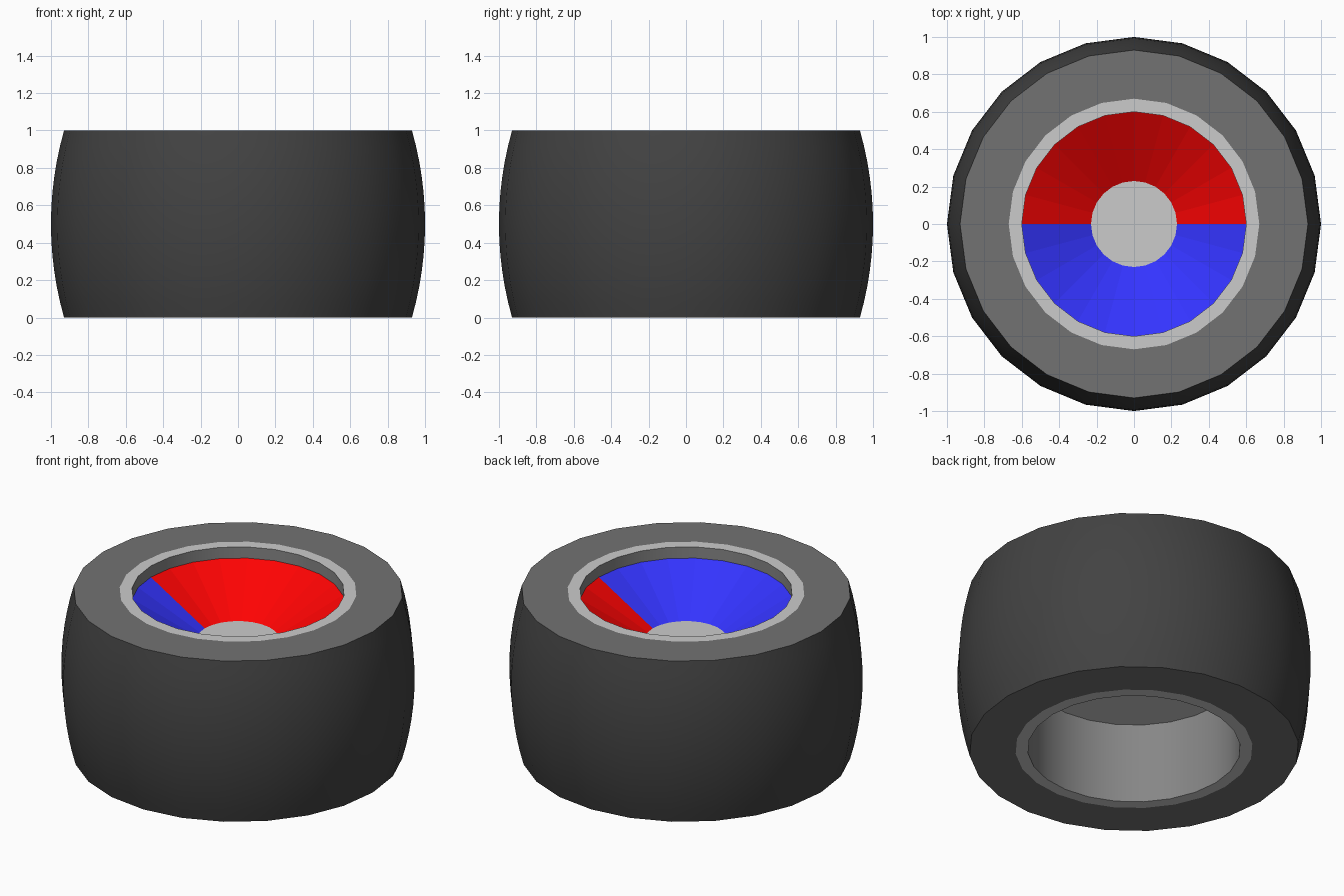
import bpy, bmesh
from math import cos, sin, pi, radians, sqrt

if "Cube" in bpy.data.objects:
    bpy.data.objects.remove(bpy.data.objects["Cube"])

SIDES = 24


def material(name, rgb):
    m = bpy.data.materials.new(name)
    m.diffuse_color = (*rgb, 1)
    m.use_nodes = True
    m.node_tree.nodes["Principled BSDF"].inputs["Base Color"].default_value = m.diffuse_color
    return m


def lathe(name, profile):
    """Revolve an (r, z) profile around z; r = 0 makes a pole."""
    bm = bmesh.new()
    rings = []
    for r, z in profile:
        if r == 0:
            rings.append([bm.verts.new((0, 0, z))] * SIDES)
        else:
            rings.append([bm.verts.new((r * cos(2 * pi * i / SIDES),
                                        r * sin(2 * pi * i / SIDES), z))
                          for i in range(SIDES)])
    for a, b in zip(rings, rings[1:]):
        for i in range(SIDES):
            j = (i + 1) % SIDES
            corners = dict.fromkeys((a[i], a[j], b[j], b[i]))
            bm.faces.new(list(corners))
    mesh = bpy.data.meshes.new(name)
    bm.to_mesh(mesh)
    bm.free()
    ob = bpy.data.objects.new(name, mesh)
    bpy.context.collection.objects.link(ob)
    return ob


def smooth(ob):
    bpy.ops.object.select_all(action='DESELECT')
    bpy.context.view_layer.objects.active = ob
    ob.select_set(True)
    bpy.ops.object.shade_smooth_by_angle(angle=radians(30))


# Tyre: gently bulging dark tread between two flat, lighter side walls
R = (0.25 + 0.07 ** 2) / 0.14
steps = 12
tread = [(1 - R + sqrt(R * R - (k / steps - 0.5) ** 2), k / steps)
         for k in range(steps + 1)]
tyre = lathe("tyre", [(0.67, 0)] + tread + [(0.67, 1)])
smooth(tyre)
tyre.data.materials.append(material("tread_rubber", (0.055, 0.055, 0.055)))
tyre.data.materials.append(material("side_rubber", (0.17, 0.17, 0.17)))
for f in tyre.data.polygons:
    f.material_index = int(abs(f.normal.z) > 0.9)

# Rim: deep recess underneath, thin lips, and a flat hub at the top
rim = lathe("rim", [(0, 0.5), (0.6, 0.5), (0.6, 0), (0.67, 0), (0.67, 1),
                    (0.6, 1), (0.6, 0.93), (0.23, 0.71), (0, 0.71)])
smooth(rim)
rim.data.materials.append(None)
rim.data.materials.append(material("red", (1, 0.001, 0.001)))
rim.data.materials.append(material("blue", (0.034, 0.034, 1)))
rim.data.materials.append(material("dark_metal", (0.24, 0.24, 0.24)))

for f in rim.data.polygons:
    slope = abs(f.normal.z)
    if slope < 0.1:
        # Upright inner walls
        f.material_index = 3
    elif slope < 0.95:
        # Sloped, faceted dish: red back half, blue front half
        f.material_index = 1 if f.center.y > 0 else 2
        f.use_smooth = False
